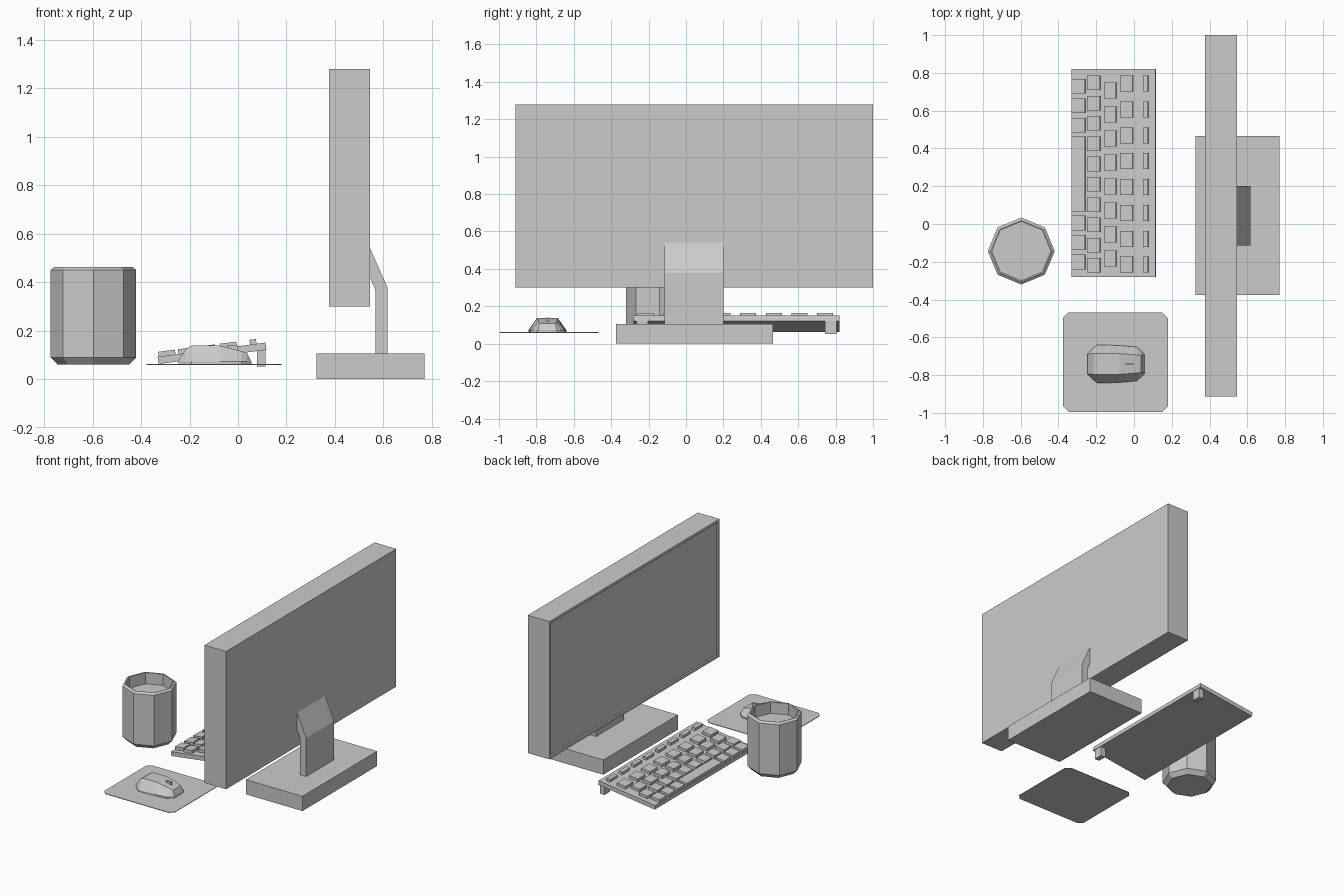
import bpy, bmesh, math
from mathutils import Matrix, Vector

if "Cube" in bpy.data.objects:
    bpy.data.objects.remove(bpy.data.objects["Cube"])


def finish(name, bm):
    bmesh.ops.recalc_face_normals(bm, faces=bm.faces)
    me = bpy.data.meshes.new(name)
    bm.to_mesh(me)
    bm.free()
    ob = bpy.data.objects.new(name, me)
    bpy.context.collection.objects.link(ob)
    return ob


def add_box(bm, x, y, z):
    size = Vector((x[1] - x[0], y[1] - y[0], z[1] - z[0]))
    mid = Vector((sum(x) / 2, sum(y) / 2, sum(z) / 2))
    m = Matrix.Translation(mid) @ Matrix.Diagonal((*size, 1))
    return bmesh.ops.create_cube(bm, size=1, matrix=m)["verts"]


def box(name, x, y, z):
    bm = bmesh.new()
    add_box(bm, x, y, z)
    return finish(name, bm)


def prism(name, pts, offset):
    """Extrude a closed 3D outline along an offset."""
    bm = bmesh.new()
    f = bm.faces.new([bm.verts.new(p) for p in pts])
    new = bmesh.ops.extrude_face_region(bm, geom=[f], use_keep_orig=True)["geom"]
    bmesh.ops.translate(bm, vec=offset,
                        verts=[v for v in new if isinstance(v, bmesh.types.BMVert)])
    return finish(name, bm)


def loft(name, rings):
    """Skin a list of equal-length closed rings and cap both ends."""
    bm = bmesh.new()
    rows = [[bm.verts.new(p) for p in r] for r in rings]
    n = len(rows[0])
    for a, b in zip(rows, rows[1:]):
        for i in range(n):
            j = (i + 1) % n
            bm.faces.new((a[i], a[j], b[j], b[i]))
    bm.faces.new(rows[0])
    bm.faces.new(rows[-1])
    return finish(name, bm)


# Monitor: slab with a recessed screen on the -x side
bm = bmesh.new()
add_box(bm, (0.375, 0.545), (-0.912, 1.0), (0.30, 1.28))
bm.normal_update()
screen = min(bm.faces, key=lambda f: f.calc_center_median().x)
bmesh.ops.inset_region(bm, faces=[screen], thickness=0.025)
new = bmesh.ops.extrude_discrete_faces(bm, faces=[screen])["faces"][0]
bmesh.ops.translate(bm, vec=(0.012, 0, 0), verts=new.verts)
finish("monitor", bm)

# Stand base and bent neck
box("stand_base", (0.325, 0.77), (-0.375, 0.465), (0, 0.105))
neck = [(0.545, 0.54), (0.617, 0.378), (0.617, 0.1), (0.568, 0.1),
        (0.568, 0.365), (0.545, 0.42)]
prism("stand_neck", [(x, -0.115, z) for x, z in neck], (0, 0.315, 0))

# Cup: eight-sided with a chamfered foot and rim and an inner surface
profile = [(0.148, 0.06), (0.177, 0.09), (0.177, 0.45), (0.162, 0.462),
           (0.155, 0.46), (0.155, 0.38)]
loft("cup", [[(-0.597 + r * math.cos(k * math.pi / 4),
               -0.143 + r * math.sin(k * math.pi / 4), z) for k in range(8)]
             for r, z in profile])

# Mouse pad with clipped corners
x0, x1, y0, y1, c = -0.377, 0.18, -0.995, -0.468, 0.03
pad = [(x0 + c, y0), (x1 - c, y0), (x1, y0 + c), (x1, y1 - c),
       (x1 - c, y1), (x0 + c, y1), (x0, y1 - c), (x0, y0 + c)]
prism("mouse_pad", [(x, y, 0.058) for x, y in pad], (0, 0, 0.004))

# Mouse: cross-sections of (x, base half width, top half width, top height)
sections = [(-0.245, 0.055, 0.053, 0.078), (-0.215, 0.085, 0.055, 0.124),
            (-0.192, 0.102, 0.055, 0.138), (-0.077, 0.098, 0.055, 0.138),
            (0.015, 0.09, 0.048, 0.115), (0.037, 0.07, 0.045, 0.108),
            (0.055, 0.052, 0.048, 0.072)]
cy = -0.741
loft("mouse_body", [[(x, cy - w, 0.062), (x, cy - w, 0.072), (x, cy - t, z),
                     (x, cy + t, z), (x, cy + w, 0.072), (x, cy + w, 0.062)]
                    for x, w, t, z in sections])
box("scroll_wheel", (-0.045, -0.003), (cy - 0.006, cy + 0.006), (0.11, 0.141))

# Keyboard: tilted plate, built flat and then rotated about its near edge
tilt = Matrix.Translation((-0.328, 0, 0.062)) @ Matrix.Rotation(-math.radians(7.5), 4, 'Y')
plate = box("keyboard_plate", (0, 0.449), (-0.28, 0.82), (0, 0.03))
plate.data.transform(tilt)

# Keys: evenly spaced rows of (near, far, first y, last y, count, key length)
bm = bmesh.new()
rows = [(0.087, 0.155, -0.258, 0.786, 10, 0.077),
        (0.176, 0.241, -0.225, 0.75, 8, 0.085),
        (0.262, 0.330, -0.258, 0.786, 8, 0.085),
        (0.385, 0.412, -0.258, 0.786, 8, 0.085)]
for u0, u1, a, b, n, length in rows:
    for i in range(n):
        s = a + (b - a - length) * i / (n - 1)
        add_box(bm, (u0, u1), (s, s + length), (0.03, 0.05))
# Bottom row with the space bar in the middle
for k in range(3):
    for s in (-0.24 + 0.103 * k, 0.69 - 0.103 * k):
        add_box(bm, (0.005, 0.075), (s, s + 0.078), (0.03, 0.05))
add_box(bm, (0.005, 0.075), (0.066, 0.463), (0.03, 0.05))
bm.transform(tilt)
finish("keys", bm)

# Keyboard feet under the raised edge
for side, y in (("left", 0.742), ("right", -0.265)):
    box(side + "_keyboard_foot", (0.078, 0.114), (y, y + 0.063), (0.052, 0.125))
